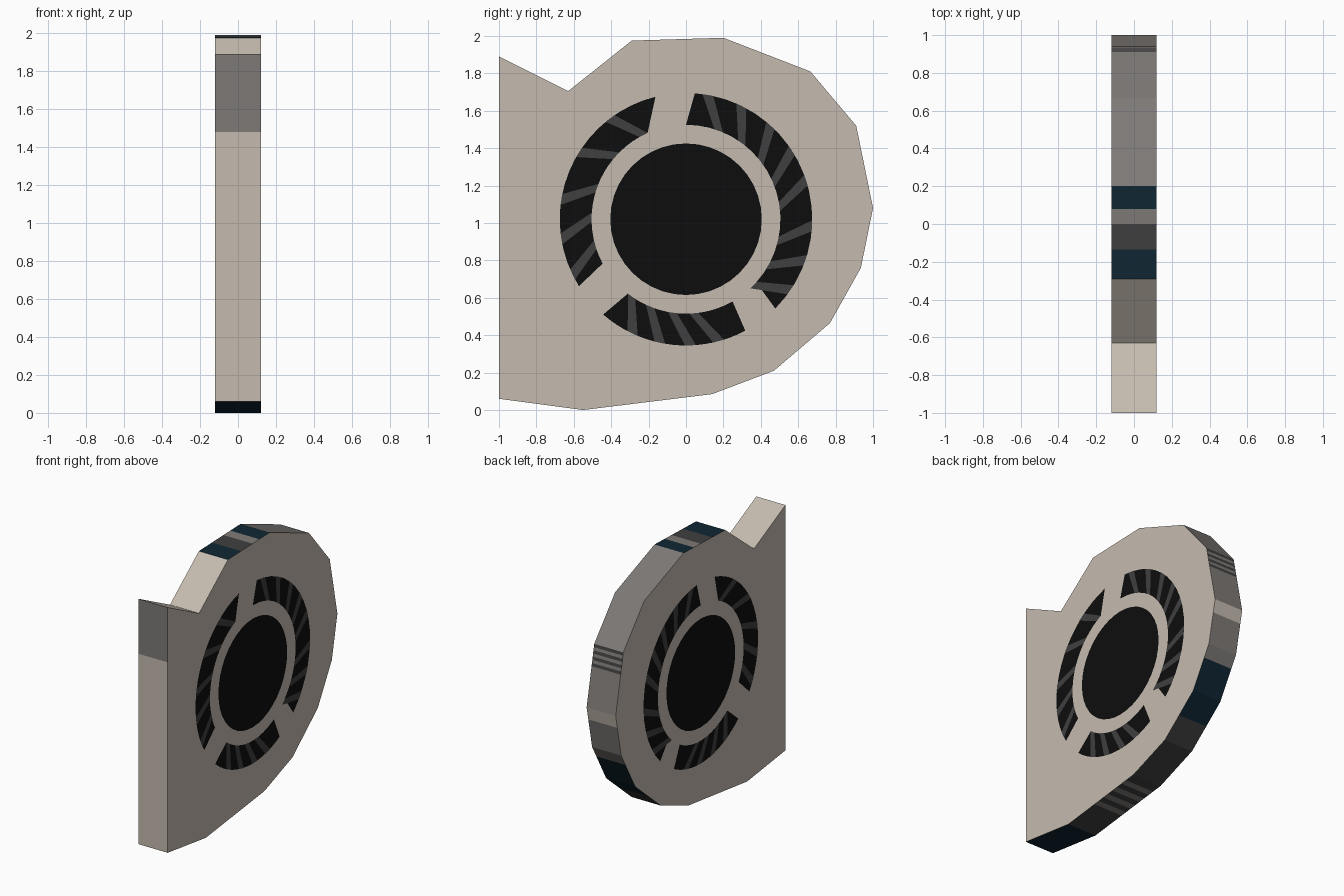
import bpy
from math import cos, sin, radians

if "Cube" in bpy.data.objects:
    bpy.data.objects.remove(bpy.data.objects["Cube"])

HALF = 0.12            # half thickness of the housing
CY, CZ = 0.0, 1.02     # fan centre in the y-z plane


def material(name, rgb):
    m = bpy.data.materials.new(name)
    m.diffuse_color = (*rgb, 1)
    m.use_nodes = True
    m.node_tree.nodes["Principled BSDF"].inputs["Base Color"].default_value = m.diffuse_color
    return m


BEIGE, GRAY, DARK, NAVY, BLACK = range(5)
MATS = [material("beige casing", (0.56, 0.50, 0.43)),
        material("mid gray", (0.21, 0.195, 0.185)),
        material("dark gray", (0.05, 0.05, 0.052)),
        material("navy", (0.005, 0.02, 0.033)),
        material("black", (0.004, 0.004, 0.004))]


def make_object(name, verts, faces, mats):
    me = bpy.data.meshes.new(name)
    me.from_pydata(verts, [], faces)
    for m in MATS:
        me.materials.append(m)
    for p, i in zip(me.polygons, mats):
        p.material_index = i
    me.update()
    ob = bpy.data.objects.new(name, me)
    bpy.context.collection.objects.link(ob)
    return ob


# --- housing: outline in (y, z), each edge split into painted bands ---
outline = [(-1, .06), (-1, 1.89), (-.63, 1.705), (-.29, 1.975), (.2, 1.99),
           (.665, 1.81), (.91, 1.52), (1, 1.08), (.935, .76), (.77, .465),
           (.47, .21), (.14, .085), (-.55, 0)]


def stripes(start, end, count, last):
    """Alternating dark and gray bands between two fractions of an edge."""
    step = (end - start) / (2 * count)
    out = [(start + step * (i + 1), DARK if i % 2 == 0 else GRAY)
           for i in range(2 * count)]
    return out + [(1, last)]


# (end fraction, colour) for the edge starting at each outline point
bands = {0: [(.776, BEIGE), (1, GRAY)],
         1: [(1, BEIGE)], 2: [(1, BEIGE)],
         3: [(.316, NAVY), (.592, DARK), (.755, GRAY), (1, NAVY)],
         4: [(1, GRAY)], 5: [(1, GRAY)],
         6: stripes(0, .4, 4, GRAY),
         7: [(.3, BEIGE), (1, GRAY)],
         8: [(.3, GRAY), (1, NAVY)],
         9: [(.5, NAVY), (1, DARK)],
         10: [(1, DARK)],
         11: stripes(.05, .6, 4, DARK),
         12: [(1, NAVY)]}

ring, cols = [], []
for i, (y0, z0) in enumerate(outline):
    y1, z1 = outline[(i + 1) % len(outline)]
    t = 0
    for end, col in bands[i]:
        ring.append((y0 + (y1 - y0) * t, z0 + (z1 - z0) * t))
        cols.append(col)
        t = end
n = len(ring)
verts = [(HALF, y, z) for y, z in ring] + [(-HALF, y, z) for y, z in ring]
faces = [(i, (i + 1) % n, n + (i + 1) % n, n + i) for i in range(n)]
faces += [tuple(reversed(range(n))), tuple(range(n, 2 * n))]
make_object("housing", verts, faces, cols + [BEIGE, BEIGE])


# --- painted plates on both sides ---
def polar(r, a):
    return CY + r * cos(radians(a)), CZ + r * sin(radians(a))


def plates(name, polys, lift, mat):
    """Flat polygons, counter-clockwise in (y, z), laid on both side faces."""
    verts, faces = [], []
    for side in (1, -1):
        for poly in polys:
            b = len(verts)
            verts += [(side * (HALF + lift), y, z) for y, z in poly]
            idx = list(range(b, b + len(poly)))
            faces.append(idx if side > 0 else idx[::-1])
    make_object(name, verts, faces, [mat] * len(faces))


plates("hub_opening", [[polar(.405, a) for a in range(0, 360, 9)]], .002, BLACK)

# vent slots: outer start/end angle, inner start/end angle
slots = [(-45, 86, -42, 90), (-131, -62, -128, -60.5), (104, 212, 114, 208)]
R_OUT, R_IN = .675, .505
slot_quads = []
for o0, o1, i0, i1 in slots:
    k = 18
    for s in range(k):
        a, b = s / k, (s + 1) / k
        slot_quads.append([polar(R_IN, i0 + (i1 - i0) * a),
                           polar(R_OUT, o0 + (o1 - o0) * a),
                           polar(R_OUT, o0 + (o1 - o0) * b),
                           polar(R_IN, i0 + (i1 - i0) * b)])
plates("vent_slots", slot_quads, .002, BLACK)

# slanted blades seen in the slots, given by their outer angle
blade_angles = [80, 64, 48, 33, 18, -3, -19, -34,
                -115, -102, -88, -75, 127, 148, 171, 189, 206]
blades = [[polar(R_IN, a - 13), polar(R_OUT, a - 2.5),
           polar(R_OUT, a + 2.5), polar(R_IN, a - 7.5)] for a in blade_angles]
plates("fan_blades", blades, .0035, DARK)
